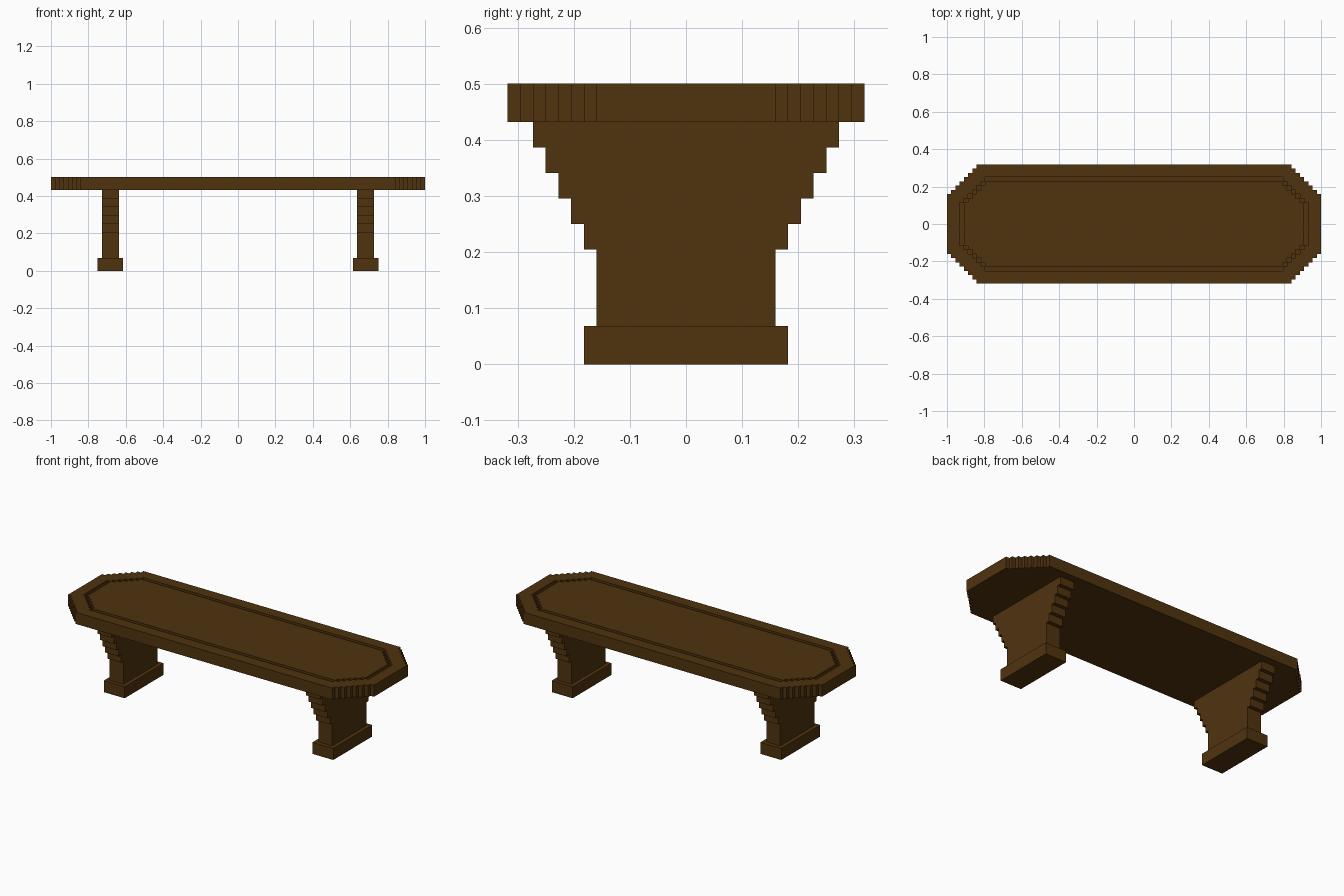
import bpy
import bmesh
from mathutils import Vector

if "Cube" in bpy.data.objects:
    bpy.data.objects.remove(bpy.data.objects["Cube"], do_unlink=True)

U = 1 / 44  # one block of the stepped style

wood = bpy.data.materials.new("dark_brown_wood")
wood.use_nodes = True
wood.diffuse_color = (0.08, 0.033, 0.0045, 1)
bsdf = wood.node_tree.nodes["Principled BSDF"]
bsdf.inputs["Base Color"].default_value = wood.diffuse_color
bsdf.inputs["Roughness"].default_value = 0.9


def finish(bm, name):
    """Scale block units to the model and make a flat shaded object."""
    bmesh.ops.recalc_face_normals(bm, faces=bm.faces[:])
    bmesh.ops.scale(bm, vec=(U, U, U), verts=bm.verts[:])
    mesh = bpy.data.meshes.new(name)
    bm.to_mesh(mesh)
    bm.free()
    mesh.materials.append(wood)
    obj = bpy.data.objects.new(name, mesh)
    bpy.context.collection.objects.link(obj)
    return obj


def stepped_outline(hx, hy, steps):
    """Rectangle whose corners are cut by a staircase of one-block steps."""
    quarter = [(hx, hy - steps)]
    for i in range(1, steps + 1):
        y = hy - steps + i
        quarter += [(hx - i, y - 1), (hx - i, y)]
    flip = quarter[::-1]
    return (quarter + [(-x, y) for x, y in flip]
            + [(-x, -y) for x, y in quarter] + [(x, -y) for x, y in flip])


def ring(bm, outline, z):
    return [bm.verts.new((x, y, z)) for x, y in outline]


def walls(bm, low, high):
    for i in range(len(low)):
        j = (i + 1) % len(low)
        bm.faces.new((low[i], low[j], high[j], high[i]))


def prism(name, points, offset):
    """Extrude a closed loop of 3D points along an offset."""
    bm = bmesh.new()
    a = [bm.verts.new(p) for p in points]
    b = [bm.verts.new(Vector(p) + Vector(offset)) for p in points]
    walls(bm, a, b)
    bm.faces.new(a[::-1])
    bm.faces.new(b)
    return finish(bm, name)


# Seat slab with a recess that leaves the raised rim
bm = bmesh.new()
outer = stepped_outline(44, 14, 7)
recess = stepped_outline(41, 11, 6)
bottom, rim = ring(bm, outer, 19), ring(bm, outer, 22)
lip, floor = ring(bm, recess, 22), ring(bm, recess, 21)
bm.faces.new(bottom[::-1])
bm.faces.new(floor)
walls(bm, bottom, rim)
walls(bm, floor, lip)
rim_edges = [bm.edges.get((loop[i - 1], loop[i]))
             for loop in (rim, lip) for i in range(len(loop))]
bmesh.ops.triangle_fill(bm, edges=rim_edges, use_beauty=True, normal=(0, 0, 1))
finish(bm, "seat_slab")

# Centre panel, one block inside the recess so a groove runs around it
prism("seat_panel", [(x, y, 21) for x, y in stepped_outline(40, 10, 5)], (0, 0, 1))

# Legs: straight post flaring out in steps under the seat, on a plinth
flare = [(7, 3), (7, 9)]
for i in range(5):
    low = 9 + 2 * i
    flare += [(8 + i, low), (8 + i, low + 2)]
profile = flare + [(-y, z) for y, z in flare[::-1]]

for side, cx in (("left", 30), ("right", -30)):
    prism(side + "_leg", [(cx - 2, y, z) for y, z in profile], (4, 0, 0))
    plinth = [(cx - 3, -8, 0), (cx + 3, -8, 0), (cx + 3, 8, 0), (cx - 3, 8, 0)]
    prism(side + "_foot", plinth, (0, 0, 3))
